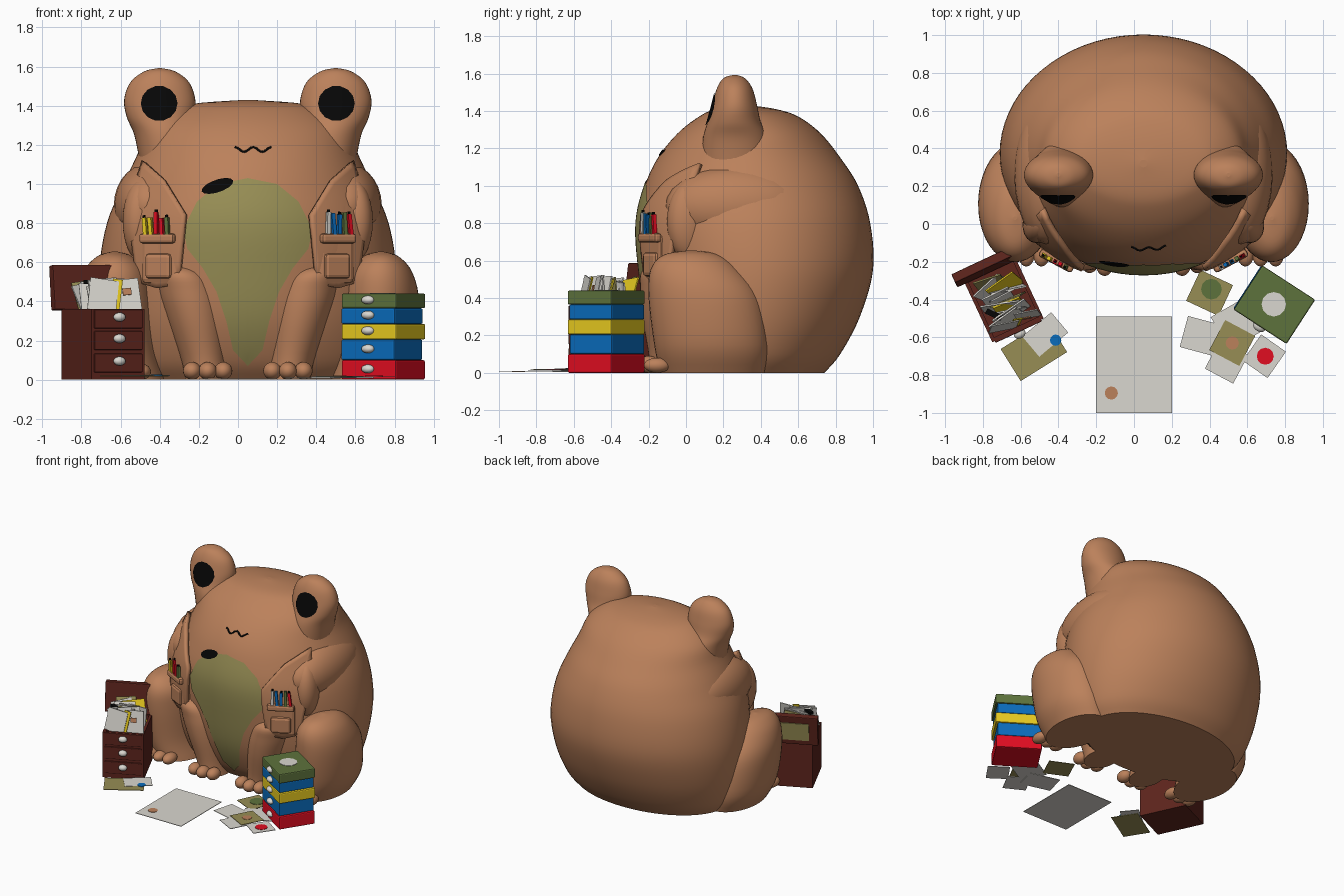
import bpy, bmesh, math, random
from mathutils import Matrix

if "Cube" in bpy.data.objects:
    bpy.data.objects.remove(bpy.data.objects["Cube"])

random.seed(4)
COL = dict(skin=(.5, .22, .105), olive=(.31, .27, .09), wood=(.11, .018, .012), black=(.002, .002, .002),
           paper=(.7, .68, .63), red=(.75, .004, .015), blue=(.003, .15, .5), yellow=(.85, .63, .015), green=(.11, .17, .045))
MAT = {}
for k, c in COL.items():
    MAT[k] = bpy.data.materials.new(k)
    MAT[k].diffuse_color = (*c, 1)
CX = 0.05  # symmetry plane of the frog


def finish(name, bm, mat, smooth=True, recalc=True):
    if recalc:
        bmesh.ops.recalc_face_normals(bm, faces=bm.faces)
    for f in bm.faces:
        f.smooth = smooth
    me = bpy.data.meshes.new(name)
    bm.to_mesh(me)
    bm.free()
    me.materials.append(MAT[mat])
    ob = bpy.data.objects.new(name, me)
    bpy.context.collection.objects.link(ob)
    return ob


def dense(rows, n=5):
    """Smooth a list of rings (z, centre x, half width, front y, back y)."""
    out = []
    for i in range(len(rows) - 1):
        p = [rows[min(max(i + k, 0), len(rows) - 1)] for k in (-1, 0, 1, 2)]
        for j in range(n):
            t = j / n
            out.append([.5 * (2 * b + (c - a) * t + (2 * a - 5 * b + 4 * c - d) * t * t
                              + (3 * b - a - 3 * c + d) * t ** 3) for a, b, c, d in zip(*p)])
    return out + [list(rows[-1])]


def loft(name, rows, mat, seg=56):
    bm = bmesh.new()
    rings = []
    for z, cx, hx, yf, yb in rows:
        cy, hy = (yf + yb) / 2, (yb - yf) / 2
        rings.append([bm.verts.new((cx + hx * math.cos(a), cy + hy * math.sin(a), z))
                      for a in (2 * math.pi * i / seg for i in range(seg))])
    for r, q in zip(rings, rings[1:]):
        for i in range(seg):
            k = (i + 1) % seg
            bm.faces.new((r[i], r[k], q[k], q[i]))
    bm.faces.new(rings[0])
    bm.faces.new(rings[-1])
    ob = finish(name, bm, mat)
    for p in ob.data.polygons:
        if len(p.vertices) > 4:
            p.use_smooth = False
    return ob


def front(rows, x, z):
    """Front y of a loft at x, z."""
    z = min(max(z, rows[0][0]), rows[-1][0] - 1e-4)
    for a, b in zip(rows, rows[1:]):
        if a[0] <= z <= b[0]:
            t = (z - a[0]) / max(b[0] - a[0], 1e-6)
            _, cx, hx, yf, yb = [p + (q - p) * t for p, q in zip(a, b)]
            u = min(abs(x - cx) / max(hx, 1e-4), .995)
            return (yf + yb) / 2 - (yb - yf) / 2 * math.sqrt(1 - u * u)


def decal(name, poly, rows, mat, off=.006, sub=4, nr=8):
    """Patch outlined in x, z and laid on the front of a loft."""
    n = len(poly)
    pts = [(poly[i][0] + (poly[(i + 1) % n][0] - poly[i][0]) * j / sub,
            poly[i][1] + (poly[(i + 1) % n][1] - poly[i][1]) * j / sub) for i in range(n) for j in range(sub)]
    mx, mz = sum(p[0] for p in pts) / len(pts), sum(p[1] for p in pts) / len(pts)
    bm = bmesh.new()
    v = lambda x, z: bm.verts.new((x, front(rows, x, z) - off, z))
    rings = [[v(mx + (x - mx) * r / nr, mz + (z - mz) * r / nr) for x, z in pts] for r in range(1, nr + 1)]
    c, m = v(mx, mz), len(pts)
    for i in range(m):
        k = (i + 1) % m
        bm.faces.new((c, rings[0][i], rings[0][k]))
        for r, q in zip(rings, rings[1:]):
            bm.faces.new((r[i], q[i], q[k], r[k]))
    bm.normal_update()
    if sum(f.normal.y for f in bm.faces) > 0:
        bmesh.ops.reverse_faces(bm, faces=bm.faces)
    return finish(name, bm, mat, recalc=False)


def ellipse(cx, cz, rx, rz, tilt=0, n=14):
    o = []
    for i in range(n):
        a = 2 * math.pi * i / n
        x, z = rx * math.cos(a), rz * math.sin(a)
        o.append((cx + x * math.cos(tilt) - z * math.sin(tilt), cz + x * math.sin(tilt) + z * math.cos(tilt)))
    return o


def ball(name, loc, r, mat, rot=0):
    bm = bmesh.new()
    bmesh.ops.create_uvsphere(bm, u_segments=24, v_segments=14, radius=1, matrix=Matrix.Translation(loc)
                              @ Matrix.Rotation(math.radians(rot), 4, 'Z') @ Matrix.Diagonal((*r, 1)))
    return finish(name, bm, mat)


def box(name, size, loc, mat, rot=0, tilt=(0, 0), bevel=0):
    bm = bmesh.new()
    m = (Matrix.Translation(loc) @ Matrix.Rotation(math.radians(rot), 4, 'Z') @ Matrix.Rotation(tilt[0], 4, 'X')
         @ Matrix.Rotation(tilt[1], 4, 'Y') @ Matrix.Diagonal((*size, 1)))
    bmesh.ops.create_cube(bm, size=1, matrix=m)
    if bevel:
        bmesh.ops.bevel(bm, geom=bm.edges[:], offset=bevel, segments=2, affect='EDGES', profile=.5)
    return finish(name, bm, mat, smooth=False)


def disc(name, loc, r, mat, h=.004):
    bm = bmesh.new()
    bmesh.ops.create_cone(bm, cap_ends=True, segments=12, radius1=r, radius2=r, depth=h, matrix=Matrix.Translation(loc))
    return finish(name, bm, mat, smooth=False)


def placer(cx, cy, deg):
    c, s = math.cos(math.radians(deg)), math.sin(math.radians(deg))
    return lambda x, y, z: (cx + x * c - y * s, cy + x * s + y * c, z)


# frog body and belly
body = dense([(z, CX, hx, yf, yb) for z, hx, yf, yb in (
    (0, .62, -.05, .74), (.1, .69, -.13, .825), (.3, .745, -.21, .93), (.55, .76, -.25, 1.0), (.8, .72, -.265, .985),
    (1.0, .635, -.22, .92), (1.15, .565, -.15, .825), (1.28, .51, -.045, .72), (1.37, .4, .07, .6),
    (1.41, .28, .16, .48), (1.43, .02, .3, .34))])
loft("body", body, "skin", 72)
half = [(.0, 1.03), (.15, 1.0), (.26, .91), (.33, .77), (.31, .67), (.23, .57), (.16, .45), (.11, .3), (.075, .15), (0, .07)]
decal("belly_patch", [(CX + x, z) for x, z in half] + [(CX - x, z) for x, z in half[-2:0:-1]], body, "olive", nr=12)

# face marks
decal("mouth", ellipse(-.105, .99, .085, .032, .33), body, "black", .008)
cu = bpy.data.curves.new("nose_line", 'CURVE')
cu.dimensions, cu.bevel_depth = '3D', .006
sp = cu.splines.new('POLY')
sp.points.add(20)
for i, p in enumerate(sp.points):
    x, z = -.015 + .185 * i / 20, 1.176 + .012 * math.cos(i / 20 * 4 * math.pi)
    p.co = (x, front(body, x, z) + .001, z, 1)
cu.materials.append(MAT["black"])
bpy.context.collection.objects.link(bpy.data.objects.new("nose_line", cu))

PENS = {-1: ("green", "red", "red", "yellow", "yellow"), 1: ("paper", "blue", "blue", "green", "red")}
for s in (-1, 1):
    side = "left" if s < 0 else "right"
    mx = lambda x: CX + s * x
    # bulging eyes with pupils
    eye = dense([(1.1, mx(.4), .15, .08, .46), (1.25, mx(.42), .16, .09, .44), (1.34, mx(.445), .173, .115, .4),
                 (1.43, mx(.45), .182, .14, .38), (1.52, mx(.45), .15, .165, .355), (1.575, mx(.45), .08, .2, .315),
                 (1.592, mx(.45), .01, .25, .27)])
    loft(side + "_eye", eye, "skin", 40)
    decal(side + "_pupil", ellipse(mx(.453), 1.412, .094, .09), eye, "black")
    # hind leg and foot, merging back into the body
    loft(side + "_hind_leg", dense([(z, mx(x), hx, yf, yb) for z, x, hx, yf, yb in (
        (0, .6, .18, -.14, .42), (.15, .655, .2, -.17, .44), (.4, .675, .2, -.2, .4), (.55, .675, .165, -.19, .29),
        (.63, .68, .09, -.12, .18), (.655, .68, .01, .02, .04))]), "skin", 40)
    # front leg with toes
    loft(side + "_front_leg", dense([(z, mx(x), hx, yf, yb) for z, x, hx, yf, yb in (
        (0, .21, .11, -.2, .1), (.1, .225, .115, -.2, .1), (.3, .265, .15, -.235, .15), (.45, .3, .16, -.245, .15),
        (.55, .335, .12, -.23, .1), (.6, .36, .01, -.1, 0))]), "skin", 40)
    for i in (-1, 0, 1):
        ball(side + "_front_toe", (mx(.205 + .08 * i), -.215 + .015 * abs(i), .045), (.046, .06, .045), "skin")
        ball(side + "_hind_toe", (mx(.62 + .08 * i), -.155, .04), (.045, .07, .04), "skin")
    # upper arm, forearm tucked into the pocket, vest panel
    ball(side + "_upper_arm", (mx(.505), .27, .89), (.18, .38, .215), "skin")
    ball(side + "_forearm", (mx(.53), .03, .81), (.1, .14, .22), "skin", s * 28)
    vest = decal(side + "_vest_panel", [(mx(x), z) for x, z in (
        (.52, 1.11), (.42, 1.02), (.31, .84), (.345, .49), (.45, .47), (.55, .5), (.58, .75), (.56, .98))], body, "skin", .02)
    sol = vest.modifiers.new("cloth", 'SOLIDIFY')
    sol.thickness = -.03
    sol.offset = -1
    # chest pocket with flap and pencils
    P = placer(mx(.44), -.155, s * 28)
    box(side + "_pocket", (.21, .07, .25), P(0, 0, .615), "skin", s * 28, bevel=.025)
    box(side + "_pocket_pouch", (.15, .045, .13), P(0, -.03, .58), "skin", s * 28, bevel=.02)
    box(side + "_pocket_flap", (.2, .045, .05), P(0, -.045, .722), "skin", s * 28, bevel=.015)
    for i, c in enumerate(PENS[s]):
        h = random.uniform(.11, .15)
        t = (random.uniform(-.05, .05), random.uniform(-.15, .05))
        px = s * (-.06 + .032 * i)
        box(side + "_pencil", (.02, .02, h), P(px, -.052, .71 + h / 2), c, s * 28, t)
        if i % 2 == 0:
            box(side + "_pencil_tip", (.012, .012, .016), P(px + t[1] * h / 2, -.052, .715 + h), "black", s * 28, t)

# wooden cabinet with open lid, stuffed with papers
A = 25
P = placer(-.69, -.4, A)
box("cabinet", (.3, .36, .31), P(0, 0, .155), "wood", A)
for x in (-.14, .14):
    box("cabinet_side_rim", (.02, .36, .05), P(x, 0, .335), "wood", A)
for y in (-.17, .17):
    box("cabinet_end_rim", (.26, .02, .05), P(0, y, .335), "wood", A)
box("cabinet_lid", (.35, .05, .23), P(-.02, .2, .47), "wood", A, (-.12, 0), .006)
box("lid_panel", (.22, .008, .14), P(-.02, .226, .46), "olive", A, (-.12, 0))
for z in (.31, .2, .085):
    box("drawer_front", (.27, .016, .095), P(0, -.182, z), "wood", A, bevel=.004)
    ball("drawer_knob", P(0, -.2, z + .01), (.032, .025, .023), "paper", A)
for i in range(12):
    c = ("paper", "paper", "paper", "yellow", "paper", "olive")[i % 6]
    box("filed_paper", (random.uniform(.15, .21), .008, .2), P(random.uniform(-.04, .04), -.1 + .018 * i,
        .39 + random.uniform(0, .03)), c, A + random.uniform(-25, 15), (random.uniform(-.6, .1), random.uniform(-.2, .2)))
box("front_sheet", (.15, .006, .17), P(-.06, -.13, .43), "paper", A - 12, (-.2, .15))
box("side_sheet", (.13, .006, .17), P(.08, -.125, .43), "paper", A - 15, (-.2, -.1))
box("paper_mark", (.045, .006, .035), P(.07, -.14, .45), "skin", A - 15, (-.2, -.1))
box("yellow_folder", (.05, .006, .17), P(.01, -.137, .43), "yellow", A - 15, (-.2, .15))
box("black_clip", (.09, .03, .02), P(-.08, -.05, .5), "black", A - 50)

# coloured chest of five drawers
B = -33
P = placer(.74, -.425, B)
z = 0
for c, h, e in (("red", .1, .003), ("blue", .105, -.006), ("yellow", .08, .004), ("blue", .08, -.004), ("green", .075, .004)):
    box("chest_drawer_" + c, (.33 + e, .275 + e, h), P(e, 0, z + h / 2), c, B, bevel=.008)
    ball("chest_knob", P(0, -.14, z + h / 2 + .005), (.036, .026, .022), "paper", B)
    z += h
disc("chest_top_spot", P(0, 0, z + .001), .065, "paper")

# sheets lying on the floor: x, y, width, depth, angle, colour, mark offset, mark colour, mark radius
SHEETS = ((0, -.745, .4, .51, 0, "paper", (-.12, -.15), "skin", .035),
          (.4, -.365, .19, .18, -25, "olive", (.01, .02), "green", .055),
          (.38, -.6, .24, .17, -15, "paper", None, None, 0),
          (.56, -.52, .24, .2, 30, "paper", None, None, 0),
          (.49, -.73, .17, .17, -28, "paper", None, None, 0),
          (.69, -.7, .16, .17, -35, "paper", (.005, 0), "red", .045),
          (.52, -.63, .18, .18, -28, "olive", (0, 0), "skin", .035),
          (-.53, -.67, .29, .2, 32, "olive", None, None, 0),
          (-.47, -.585, .2, .14, 40, "paper", (.055, -.03), "blue", .03))
for i, (x, y, w, d, a, c, o, mc, r) in enumerate(SHEETS):
    h = .005 + .002 * i
    box("floor_sheet", (w, d, .004), (x, y, h), c, a)
    if o:
        disc("sheet_mark", (x + o[0], y + o[1], h + .003), r, mc)

for m in bpy.data.materials:
    if m.users and not m.is_grease_pencil:
        m.use_nodes = True
        m.node_tree.nodes["Principled BSDF"].inputs["Base Color"].default_value = m.diffuse_color
